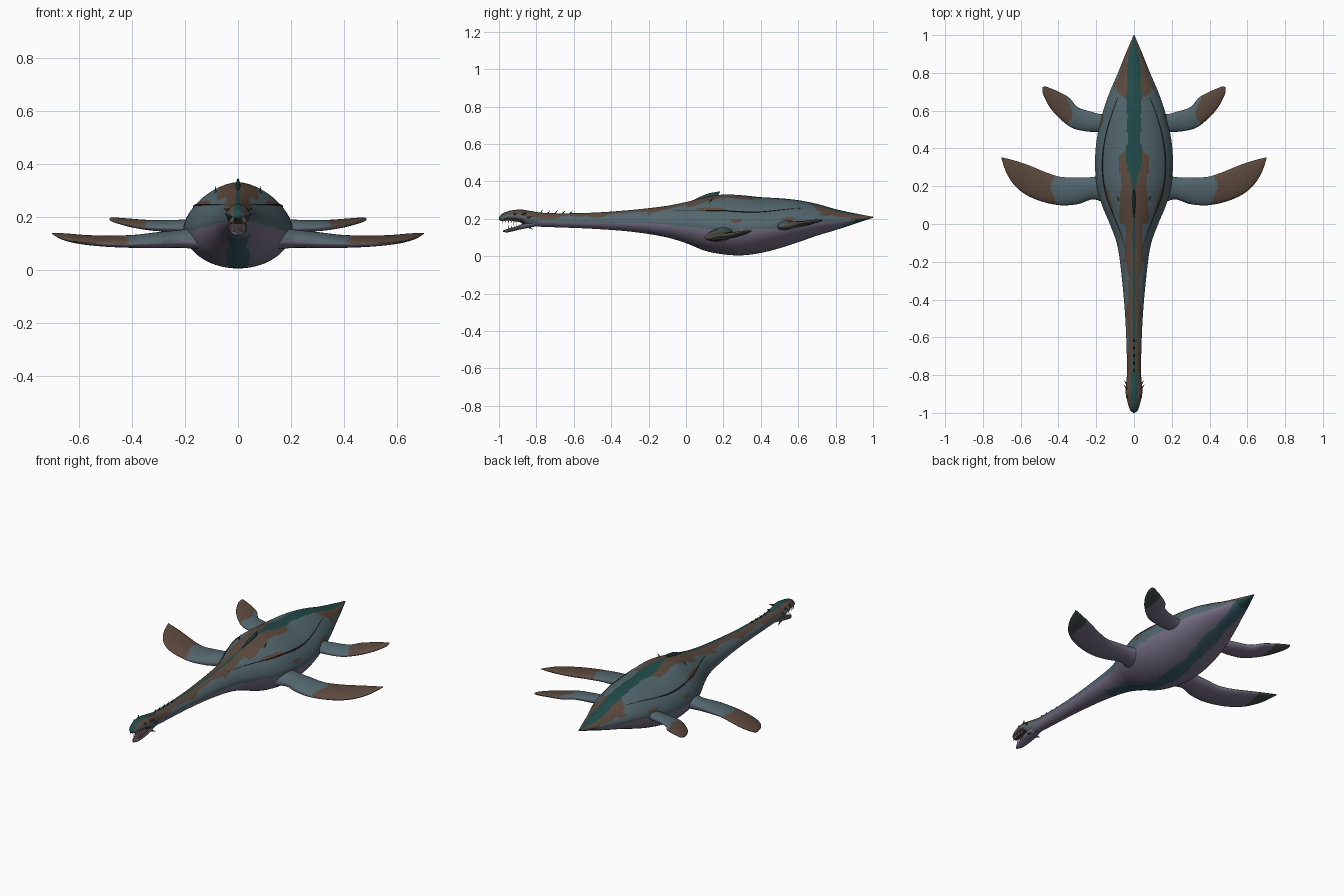
import bpy, bmesh
from math import sin, cos, pi, radians, copysign
from mathutils import Vector

cube = bpy.data.objects.get("Cube")
if cube:
    bpy.data.objects.remove(cube)

COLOURS = {
    "slate": (.085, .135, .155), "brown": (.108, .068, .047), "teal": (.015, .07, .067),
    "lavender": (.185, .165, .24), "belly_blue": (.045, .12, .16), "dark": (.025, .02, .018),
    "bone": (.6, .57, .48), "mouth": (.075, .045, .045), "dark_moss": (.055, .075, .068)}
NAMES = list(COLOURS)
MATS = []
for key, rgb in COLOURS.items():
    m = bpy.data.materials.new(key)
    m.use_nodes = True
    m.diffuse_color = (*rgb, 1)
    m.node_tree.nodes["Principled BSDF"].inputs["Base Color"].default_value = (*rgb, 1)
    MATS.append(m)


def spline(stations, steps):
    """Smooth Catmull-Rom rows through a list of stations."""
    rows, last = [], len(stations) - 1
    for i in range(last):
        quad = [stations[min(max(i + k, 0), last)] for k in (-1, 0, 1, 2)]
        for j in range(steps):
            t = j / steps
            rows.append([b + .5 * t * (c - a + t * (2*a - 5*b + 4*c - d + t * (3*(b - c) + d - a)))
                         for a, b, c, d in zip(*quad)])
    return rows + [list(stations[-1])]


def finish(name, bm, rule, mirror=False):
    """Turn a bmesh into a smooth object coloured by rule(centre, normal)."""
    bmesh.ops.recalc_face_normals(bm, faces=bm.faces)
    for f in bm.faces:
        f.material_index = NAMES.index(rule(f.calc_center_median(), f.normal))
    mesh = bpy.data.meshes.new(name)
    bm.to_mesh(mesh)
    bm.free()
    for m in MATS:
        mesh.materials.append(m)
    ob = bpy.data.objects.new(name, mesh)
    bpy.context.collection.objects.link(ob)
    bpy.ops.object.select_all(action='DESELECT')
    ob.select_set(True)
    bpy.context.view_layer.objects.active = ob
    bpy.ops.object.shade_smooth_by_angle(angle=radians(50))
    if mirror:
        ob.modifiers.new("mirror", 'MIRROR').use_mirror_merge = False


def loft(name, rings, rule, mirror=False):
    bm = bmesh.new()
    loops = [[bm.verts.new(p) for p in ring] for ring in rings]
    for a, b in zip(loops, loops[1:]):
        for i in range(len(a)):
            j = (i + 1) % len(a)
            bm.faces.new((a[i], a[j], b[j], b[i]))
    bm.faces.new(loops[0])
    bm.faces.new(loops[-1])
    finish(name, bm, rule, mirror)


def section(row, angle):
    """Point on a cross-section: round below, tent-like above."""
    y, w, low, high = row
    c, s = cos(angle), sin(angle)
    mid = low + .47 * (high - low)
    power = 1.2 if s > 0 else 1
    x = w * copysign(abs(c) ** power, c)
    return Vector((x, y, mid + (s ** power * (high - mid) if s > 0 else s * (mid - low))))


def tube(name, stations, rule, sides, steps):
    rows = spline(stations, steps)
    loft(name, [[section(r, 2 * pi * (i + .5) / sides) for i in range(sides)] for r in rows], rule)


def cones(name, items, colour, sides=6, mirror=False):
    """Spikes given as (base, tip, radius)."""
    bm = bmesh.new()
    for base, tip, radius in items:
        base, tip = Vector(base), Vector(tip)
        turn = (tip - base).to_track_quat('Z', 'Y')
        ring = [bm.verts.new(base + turn @ Vector((radius * cos(2*pi*k/sides), radius * sin(2*pi*k/sides), 0)))
                for k in range(sides)]
        top = bm.verts.new(tip)
        bm.faces.new(ring)
        for k in range(sides):
            bm.faces.new((ring[k], ring[(k + 1) % sides], top))
    finish(name, bm, lambda p, n: colour, mirror)


# Body, neck and tail in one sweep: y, half width, bottom, top
BODY = [(-.84, .036, .16, .238), (-.7, .038, .155, .23), (-.5, .046, .147, .233), (-.3, .063, .132, .247),
        (-.12, .087, .105, .267), (0, .128, .07, .29), (.1, .17, .03, .314), (.2, .197, .01, .33),
        (.3, .206, .005, .326), (.4, .203, .018, .316), (.5, .188, .043, .31), (.6, .163, .075, .3),
        (.7, .128, .11, .28), (.8, .085, .14, .252), (.9, .045, .173, .23), (1, .002, .206, .211)]


def body_rule(p, n):
    x, y = abs(p.x), p.y
    wave = .006 * sin(23 * y) + .003 * sin(51 * y)
    # belly with its middle stripe
    if n.z < -.15 + 4 * wave:
        if y > .9:
            return "teal"
        return "belly_blue" if -.2 < y and x < .04 + wave and n.z < -.3 else "lavender"
    # back stripe and thin neck line
    if y > .2 and x < min(.037, .012 + .2 * (y - .2), .2 * (1 - y) + .003) + wave / 3:
        return "teal"
    if y < .2 and x < .007:
        return "teal"
    # saddle and neck bands
    if y < .43:
        edge = .073 if y > 0 else .05 if y > -.2 else .033
        if y > .36:
            edge *= (.43 - y) / .07
        if x < edge + wave and n.z > .3:
            return "brown"
    # tail bands that close around the tip
    if y > .87 + wave:
        return "brown"
    if y > .64 and x > .035 and n.z > .95 - 2.2 * (y - .64) + 8 * wave:
        return "brown"
    # flank blotches
    for cy, cz, ry, rz in ((.27, .19, .035, .01), (.13, .25, .075, .01), (.55, .2, .04, .01), (.74, .225, .03, .01)):
        if ((y - cy) / ry) ** 2 + ((p.z - cz) / rz) ** 2 < 1:
            return "brown"
    return "slate"


tube("body", BODY, body_rule, 128, 14)


def head_rule(p, n):
    if n.z < -.45:
        return "mouth" if p.y < -.86 else "lavender"
    if abs(p.x) < .015:
        return "teal"
    return "brown" if n.z > .35 else "slate"


# Skull and open lower jaw
tube("skull", [(-1, .004, .196, .208), (-.985, .021, .188, .226), (-.945, .034, .19, .243), (-.89, .045, .182, .25),
               (-.85, .042, .165, .246), (-.78, .036, .16, .233)], head_rule, 32, 6)
tube("lower_jaw", [(-.978, .005, .13, .138), (-.95, .021, .128, .148), (-.9, .031, .14, .162),
                   (-.86, .035, .148, .182), (-.81, .03, .158, .2)],
     lambda p, n: "mouth" if n.z > .75 else "slate" if n.z > -.2 else "lavender", 24, 6)

# Teeth along both jaws
teeth = []
for i in range(7):
    y = -.978 + .015 * i
    x = .016 + .0023 * i
    teeth.append(((x, y, .196), (x + .002, y - .003, .172), .004))
    if i > 1:
        teeth.append(((x - .004, y, .142 + .002 * i), (x - .003, y - .003, .164 + .002 * i), .0035))
cones("teeth", teeth, "bone", 5, True)

# Eyes
bm = bmesh.new()
bmesh.ops.create_uvsphere(bm, u_segments=12, v_segments=8, radius=.007)
bmesh.ops.translate(bm, verts=bm.verts, vec=(.035, -.915, .226))
finish("eyes", bm, lambda p, n: "dark", True)

# Horns, jaw barbs, neck spikes and shoulder spikes
cones("head_horns", [((.036, -.875, .222), (.055, -.85, .234), .007),
                     ((.036, -.85, .205), (.055, -.825, .212), .006)], "brown", 6, True)
cones("jaw_barbs", [((.025, -.85, .16), (.031, -.815, .142), .008)], "slate", 6, True)
cones("neck_spikes", [((0, -.78 + .04 * i, .228), (0, -.765 + .04 * i, .25 - .0015 * i), .005)
                      for i in range(5)], "dark")
cones("shoulder_spikes", [((.083, .12, .28), (.086, .145, .316), .006)], "brown", 8, True)

# Small back-swept crest on the shoulders
tube("back_crest", [(.03, .002, .285, .297), (.11, .009, .295, .333), (.16, .006, .315, .344),
                    (.182, .001, .342, .346)], lambda p, n: "teal", 16, 5)

# Raised seams curving along the flanks
seam = []
for r in spline(BODY, 11):
    if -.15 < r[0] < .68:
        t = abs(r[0] - .29) / .43
        centre = section(r, radians(33 + 20 * t * t))
        size = .0036 * (1.1 - min(t, 1))
        seam.append([centre + Vector((size * cos(k * pi / 3), 0, size * sin(k * pi / 3))) for k in range(6)])
loft("flank_seams", seam, lambda p, n: "dark", True)


# Flippers: leading x, y, trailing x, y, height, half thickness
def flipper(name, stations, tip_start, under_tip):
    rings = []
    for lx, ly, tx, ty, z, h in spline(stations, 10):
        lead, trail = Vector((lx, ly, z)), Vector((tx, ty, z))
        mid, half = (lead + trail) / 2, (trail - lead) / 2
        rings.append([mid + half * cos(a) + Vector((0, 0, h * sin(a) + .12 * half.y * cos(a)))
                      for a in (2 * pi * k / 28 for k in range(28))])

    def rule(p, n):
        if n.z < -.1:
            return "dark_moss" if p.x > under_tip else "lavender"
        return "brown" if p.x > tip_start + .015 * sin(40 * p.y) else "slate"
    loft(name, rings, rule, True)


flipper("front_flippers", [(.12, .09, .12, .28, .12, .045), (.21, .13, .21, .25, .117, .034),
                           (.3, .105, .3, .247, .112, .029), (.4, .1, .39, .25, .107, .023),
                           (.52, .13, .47, .275, .108, .019), (.61, .182, .56, .312, .114, .015),
                           (.67, .26, .64, .338, .125, .011), (.703, .35, .7, .353, .137, .002)], .43, .6)
flipper("hind_flippers", [(.1, .46, .1, .63, .175, .04), (.17, .485, .16, .583, .166, .027),
                          (.25, .49, .235, .597, .165, .022), (.33, .51, .3, .62, .167, .019),
                          (.4, .565, .345, .67, .173, .015), (.45, .625, .41, .705, .182, .011),
                          (.482, .69, .465, .727, .19, .007), (.484, .724, .478, .728, .194, .002)], .34, .4)
